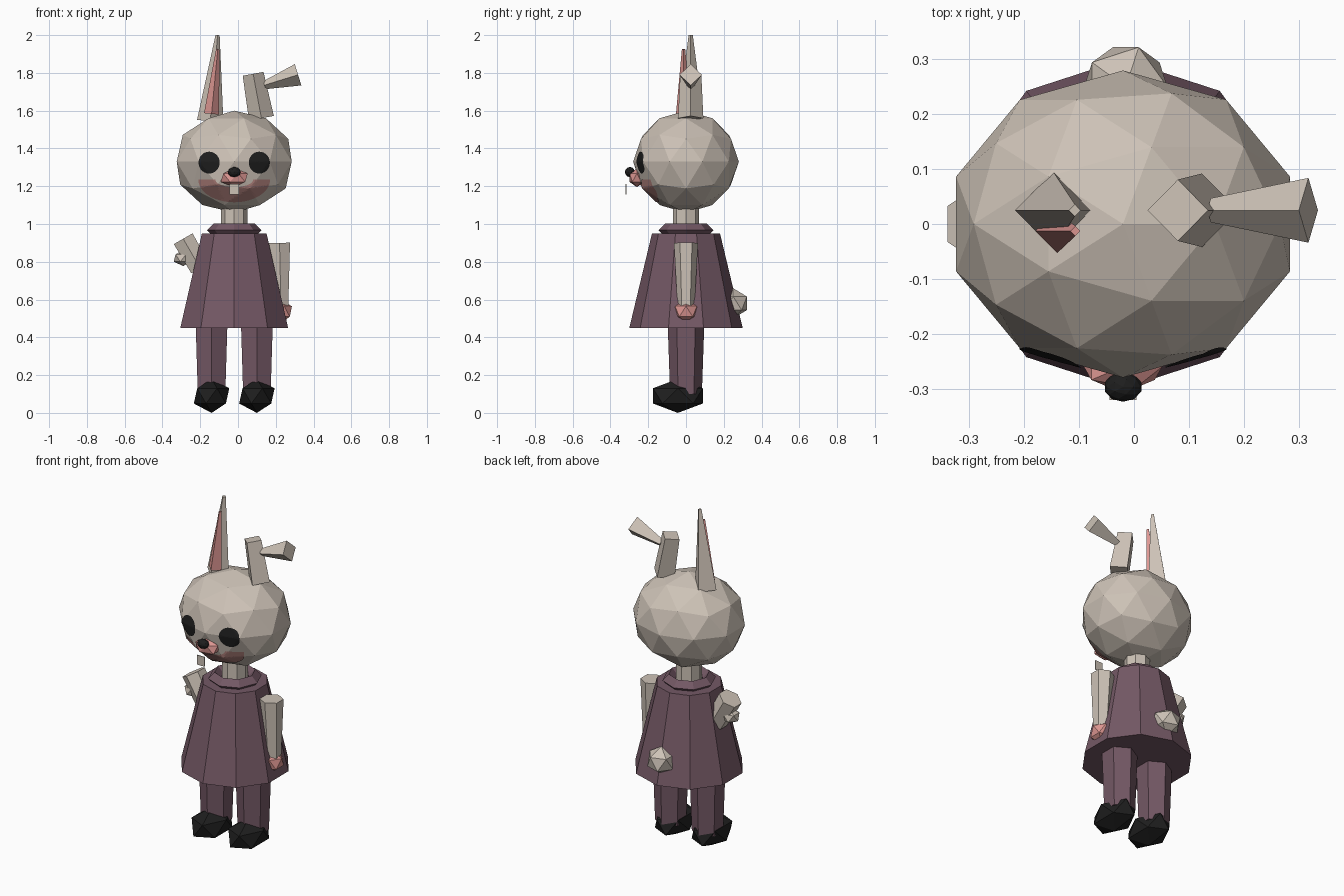
import bpy, bmesh, math
from mathutils import Vector
from mathutils.bvhtree import BVHTree

if "Cube" in bpy.data.objects:
    bpy.data.objects.remove(bpy.data.objects["Cube"])

CX = -0.02  # the body axis sits slightly left of the overall centre


def material(name, r, g, b):
    m = bpy.data.materials.new(name)
    m.diffuse_color = (r, g, b, 1)
    m.use_nodes = True
    m.node_tree.nodes["Principled BSDF"].inputs["Base Color"].default_value = m.diffuse_color
    return m


FUR = material("warm_grey_fur", 0.61, 0.54, 0.47)
CLOTH = material("plum_cloth", 0.175, 0.098, 0.13)
PINK = material("pink", 0.73, 0.31, 0.29)
STAIN = material("dull_pink_stain", 0.50, 0.25, 0.23)
BLACK = material("black", 0.013, 0.013, 0.013)


def finish(name, mat):
    ob = bpy.context.object
    ob.name = ob.data.name = name
    ob.data.materials.append(mat)
    return ob


def ball(name, mat, loc, radii, sub=1):
    bpy.ops.mesh.primitive_ico_sphere_add(subdivisions=sub, radius=1, location=loc)
    bpy.context.object.scale = radii
    return finish(name, mat)


def frustum(name, mat, p0, p1, r0, r1, sides):
    """Tapered prism from p0 to p1, leaning only sideways."""
    a, b = Vector(p0), Vector(p1)
    d = b - a
    bpy.ops.mesh.primitive_cone_add(vertices=sides, radius1=r0, radius2=r1, depth=d.length,
                                    location=(a + b) / 2,
                                    rotation=(0, math.atan2(d.x, d.z), 0))
    return finish(name, mat)


# Head
head = ball("head", FUR, (CX, 0, 1.33), (0.32, 0.28, 0.27), 2)
bpy.context.view_layer.update()
bm = bmesh.new()
bm.from_mesh(head.data)
bm.transform(head.matrix_world)
head_tree = BVHTree.FromBMesh(bm)
bm.free()


def face_patch(name, mat, shape, nu, nv):
    """Thin painted patch laid on the front of the head; shape(u, v) gives x, z."""
    bm = bmesh.new()
    grid = []
    for j in range(nv + 1):
        row = []
        for i in range(nu + 1):
            x, z = shape(i / nu, j / nv)
            hit = head_tree.ray_cast(Vector((x, -2, z)), Vector((0, 1, 0)))[0]
            row.append(bm.verts.new((x, hit.y - 0.005, z)))
        grid.append(row)
    for j in range(nv):
        for i in range(nu):
            bm.faces.new((grid[j][i], grid[j][i + 1], grid[j + 1][i + 1], grid[j + 1][i]))
    bmesh.ops.remove_doubles(bm, verts=bm.verts, dist=1e-5)
    bmesh.ops.recalc_face_normals(bm, faces=bm.faces)
    if sum(f.normal.y for f in bm.faces) > 0:
        bmesh.ops.reverse_faces(bm, faces=bm.faces)
    me = bpy.data.meshes.new(name)
    bm.to_mesh(me)
    bm.free()
    me.materials.append(mat)
    ob = bpy.data.objects.new(name, me)
    bpy.context.collection.objects.link(ob)


# Eyes
for side, label in ((-1, "right"), (1, "left")):
    def disc(u, v, s=side):
        a = u * math.tau
        return CX + s * 0.133 + 0.056 * v * math.cos(a), 1.325 + 0.058 * v * math.sin(a)
    face_patch("eye_" + label, BLACK, disc, 28, 6)


# Smile-shaped stain around the mouth
def crescent(u, v):
    a = math.pi * (1 + u)
    rx, rz = 0.10 + 0.09 * v, 0.04 + 0.08 * v
    return CX + rx * math.cos(a), 1.235 + rz * math.sin(a)


face_patch("mouth_stain", STAIN, crescent, 40, 8)

# Muzzle, nose and tooth
ball("muzzle", PINK, (CX, -0.26, 1.245), (0.08, 0.046, 0.05))
ball("nose", BLACK, (CX, -0.297, 1.275), (0.035, 0.027, 0.027), 2)
bpy.ops.mesh.primitive_cube_add(size=1, location=(CX, -0.318, 1.183))
bpy.context.object.scale = (0.05, 0.005, 0.056)
finish("tooth", FUR)

# Upright ear with pink lining
frustum("upright_ear", FUR, (-0.147, 0.025, 1.545), (-0.108, 0.025, 2.0), 0.07, 0.011, 4)
frustum("ear_lining", PINK, (-0.14, -0.013, 1.583), (-0.107, -0.013, 1.925), 0.04, 0.009, 4)

# Bent ear: stub and sideways tip
frustum("bent_ear_stub", FUR, (0.124, 0.025, 1.56), (0.08, 0.025, 1.795), 0.067, 0.056, 4)
frustum("bent_ear_tip", FUR, (0.14, 0.025, 1.735), (0.318, 0.025, 1.79), 0.022, 0.059, 4)

# Neck, collar and dress
frustum("neck", FUR, (CX, 0, 0.92), (CX, 0, 1.13), 0.07, 0.07, 8)
bpy.ops.mesh.primitive_torus_add(major_segments=8, minor_segments=4, major_radius=0.11,
                                 minor_radius=0.035, location=(CX, 0, 0.967))
finish("collar", CLOTH)
frustum("dress", CLOTH, (CX, 0, 0.45), (CX, 0, 0.95), 0.3, 0.18, 10)

# Legs and shoes
for side, label in ((-1, "right"), (1, "left")):
    x = CX + side * 0.12
    frustum("leg_" + label, CLOTH, (x, 0, 0.1), (x, 0, 0.5), 0.084, 0.098, 6)
    ball("shoe_" + label, BLACK, (x, -0.043, 0.09), (0.105, 0.155, 0.09))

# Whole arm and hand
frustum("arm", FUR, (0.228, 0, 0.53), (0.22, 0, 0.9), 0.043, 0.064, 6)
ball("hand", PINK, (0.227, 0, 0.537), (0.065, 0.068, 0.062))

# Torn arm stump with a ball of stuffing
frustum("arm_stump", FUR, (-0.2, 0, 0.765), (-0.29, 0, 0.922), 0.062, 0.066, 6)
ball("stuffing", FUR, (-0.29, 0, 0.82), (0.056, 0.052, 0.043))

# Tail
ball("tail", FUR, (-0.015, 0.25, 0.58), (0.085, 0.085, 0.08))
